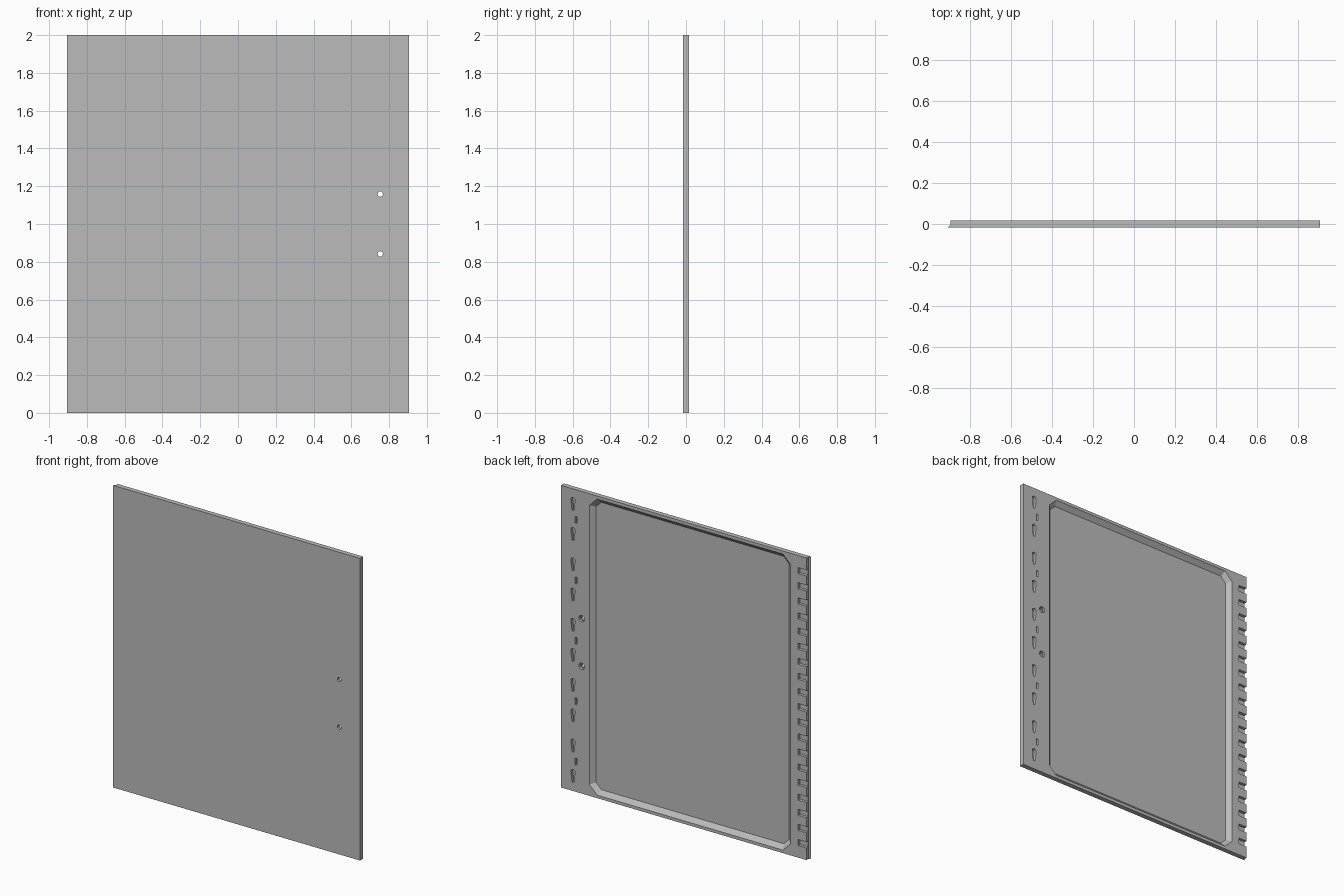
import bpy, bmesh, math

cube = bpy.data.objects.get("Cube")
if cube:
    bpy.data.objects.remove(cube, do_unlink=True)

W, H, T = 0.905, 2.0, 0.016      # half width, height, half thickness
OUT = T + 0.01                   # cutters start just behind the back face

grey = bpy.data.materials.new("panel_grey")
grey.use_nodes = True
colour = (0.5, 0.5, 0.5, 1)
grey.diffuse_color = colour
grey.node_tree.nodes["Principled BSDF"].inputs["Base Color"].default_value = colour


def loft(bm, rings):
    """Closed solid through rings of equal point counts."""
    rows = [[bm.verts.new(p) for p in ring] for ring in rings]
    n = len(rows[0])
    bm.faces.new(rows[0])
    bm.faces.new(rows[-1])
    for a, b in zip(rows, rows[1:]):
        for i in range(n):
            j = (i + 1) % n
            bm.faces.new((a[i], a[j], b[j], b[i]))


def prism(bm, outline, y0, y1):
    loft(bm, [[(x, y, z) for x, z in outline] for y in (y0, y1)])


def rect(x0, x1, z0, z1):
    return [(x0, z0), (x1, z0), (x1, z1), (x0, z1)]


def circle(x, z, r, n=20):
    return [(x + r * math.cos(math.tau * i / n), z + r * math.sin(math.tau * i / n))
            for i in range(n)]


def make(name, bm):
    bmesh.ops.recalc_face_normals(bm, faces=bm.faces)
    mesh = bpy.data.meshes.new(name)
    bm.to_mesh(mesh)
    bm.free()
    mesh.materials.append(grey)
    ob = bpy.data.objects.new(name, mesh)
    bpy.context.collection.objects.link(ob)
    return ob


# Panel body with a flared lip along the right edge
bm = bmesh.new()
plan = [(-W, -T), (W, -T), (W, T), (-W + 0.012, T), (-W + 0.012, -0.004)]
loft(bm, [[(x, y, z) for x, y in plan] for z in (0, H)])
panel = make("door_panel", bm)

# Large recess with clipped corners and sloping walls
pockets = bmesh.new()
FLOOR = -0.011


def clipped(inset, y, c=0.055):
    x0, x1, z0, z1 = -0.776 + inset, 0.695 - inset, 0.02 + inset, 1.98 - inset
    c -= inset * 0.59
    pts = [(x0 + c, z0), (x1 - c, z0), (x1, z0 + c), (x1, z1 - c),
           (x1 - c, z1), (x0 + c, z1), (x0, z1 - c), (x0, z0 + c)]
    return [(x, y, z) for x, z in pts]


slope = 0.029 / (T - FLOOR)
loft(pockets, [clipped(0.029, FLOOR), clipped(-slope * 0.003, T + 0.003)])

# Tapered keyholes, wide and round at the top
for k in range(10):
    z = 0.1 + 0.2 * k
    arc = [(0.817 + 0.016 * math.cos(math.pi * i / 8),
            z + 0.027 + 0.016 * math.sin(math.pi * i / 8)) for i in range(9)]
    prism(pockets, arc + [(0.811, z - 0.042), (0.823, z - 0.042)], -0.004, OUT)

# Narrow slots between the keyholes
for k in range(5):
    z = 0.2 + 0.4 * k
    prism(pockets, rect(0.788, 0.8, z - 0.022, z + 0.022), 0.004, OUT)

# Notches along the lipped edge
for k in range(19):
    z = 0.1 + 0.1 * k
    prism(pockets, rect(-W - 0.02, -0.832, z - 0.02, z + 0.02), -0.003, OUT)

# Handle holes, counterbored from the back
holes = bmesh.new()
for z in (0.842, 1.158):
    loft(holes, [[(x, y, zz) for x, zz in circle(0.753, z, r)]
                 for y, r in ((-OUT, 0.014), (0.0, 0.014), (0.0, 0.021), (OUT, 0.021))])

bpy.context.view_layer.objects.active = panel
for name, bm in (("pocket_cutter", pockets), ("hole_cutter", holes)):
    cutter = make(name, bm)
    cutter.hide_render = True
    mod = panel.modifiers.new(name, "BOOLEAN")
    mod.operation = "DIFFERENCE"
    mod.solver = "EXACT"
    mod.object = cutter
    bpy.ops.object.modifier_apply(modifier=mod.name)
    bpy.data.objects.remove(cutter, do_unlink=True)
